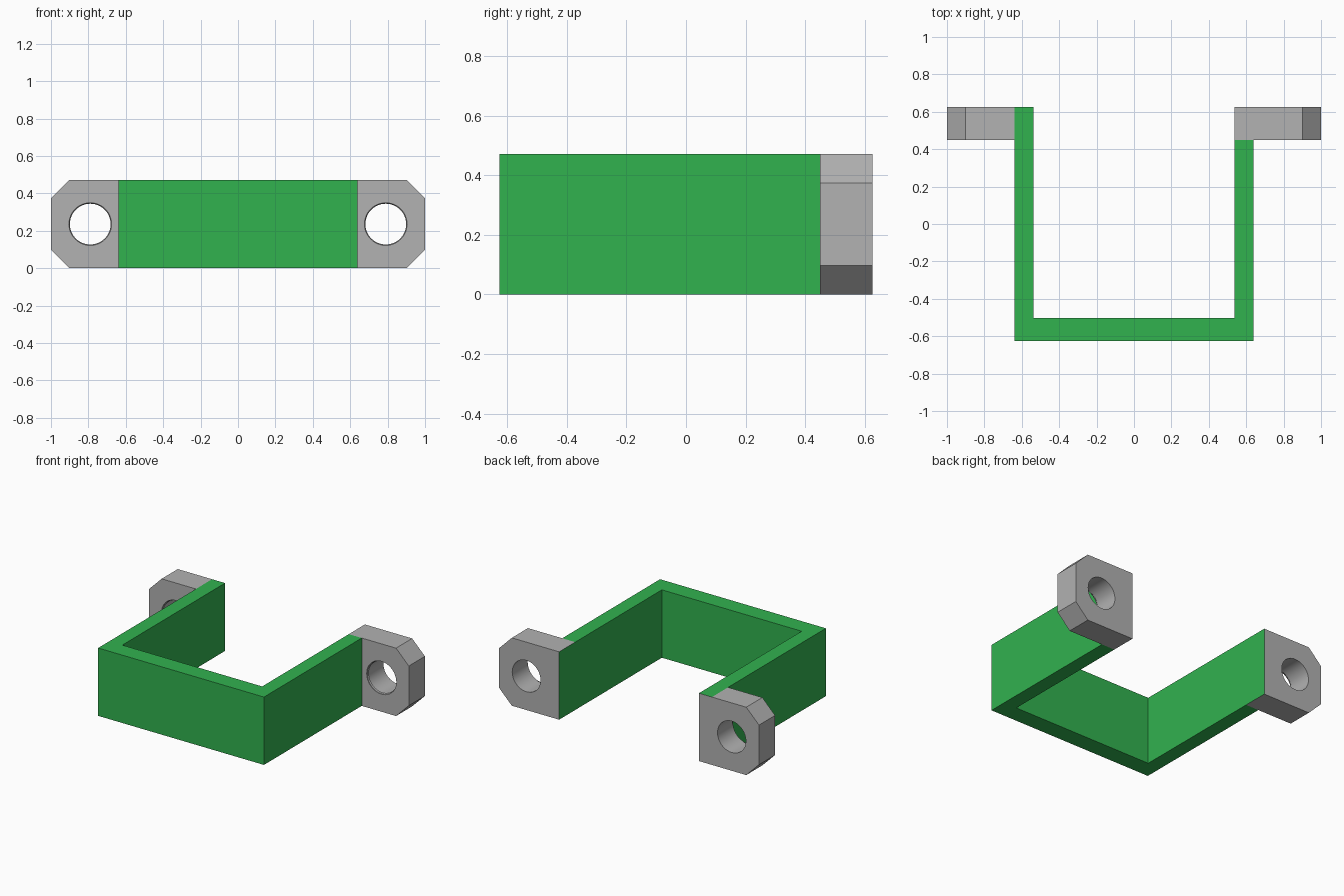
import bpy, bmesh, math

if "Cube" in bpy.data.objects:
    bpy.data.objects.remove(bpy.data.objects["Cube"])


def make_material(name, rgb):
    m = bpy.data.materials.new(name)
    m.diffuse_color = (*rgb, 1)
    m.use_nodes = True
    m.node_tree.nodes["Principled BSDF"].inputs["Base Color"].default_value = m.diffuse_color
    return m


GREEN = make_material("green", (0.031, 0.445, 0.078))
GREY = make_material("grey", (0.445, 0.445, 0.445))

H = 0.472                       # height of the strap
OUT, INN = 0.638, 0.538         # outer and inner half width of the strap
FRONT, WALL = -0.626, -0.503    # front wall, outside and inside
EAR, BACK = 0.449, 0.626        # mounting ears, front and back
CHAMFER = 0.098
HOLE_X, HOLE_R = 0.79, 0.109


def prism(name, pts, offset, mats):
    """Extrude a closed 3D outline along offset."""
    bm = bmesh.new()
    face = bm.faces.new([bm.verts.new(p) for p in pts])
    new = bmesh.ops.extrude_face_region(bm, geom=[face])["geom"]
    verts = [g for g in new if isinstance(g, bmesh.types.BMVert)]
    bmesh.ops.translate(bm, vec=offset, verts=verts)
    bmesh.ops.recalc_face_normals(bm, faces=bm.faces)
    me = bpy.data.meshes.new(name)
    bm.to_mesh(me)
    bm.free()
    for m in mats:
        me.materials.append(m)
    ob = bpy.data.objects.new(name, me)
    bpy.context.collection.objects.link(ob)
    return ob


def drill(ob, x):
    """Cut a round hole along y with a fine countersink at the front."""
    bm = bmesh.new()
    n = 48
    rings = []
    for y, r in ((EAR - 0.05, HOLE_R + 0.005), (EAR + 0.006, HOLE_R + 0.005),
                 (EAR + 0.012, HOLE_R), (BACK + 0.05, HOLE_R)):
        rings.append([bm.verts.new((x + r * math.cos(2 * math.pi * i / n), y,
                                    H / 2 + r * math.sin(2 * math.pi * i / n)))
                      for i in range(n)])
    for a, b in zip(rings, rings[1:]):
        for i in range(n):
            j = (i + 1) % n
            bm.faces.new((a[i], a[j], b[j], b[i]))
    bm.faces.new(rings[0])
    bm.faces.new(rings[-1])
    bmesh.ops.recalc_face_normals(bm, faces=bm.faces)
    me = bpy.data.meshes.new("hole_cutter")
    bm.to_mesh(me)
    bm.free()
    cutter = bpy.data.objects.new("hole_cutter", me)
    bpy.context.collection.objects.link(cutter)
    cutter.hide_render = True
    mod = ob.modifiers.new("hole", 'BOOLEAN')
    mod.operation, mod.solver, mod.object = 'DIFFERENCE', 'EXACT', cutter
    bpy.ops.object.select_all(action='DESELECT')
    bpy.context.view_layer.objects.active = ob
    ob.select_set(True)
    bpy.ops.object.modifier_apply(modifier=mod.name)
    bpy.data.objects.remove(cutter)
    bpy.ops.object.shade_smooth_by_angle(angle=math.radians(25))


# U-shaped strap
half = [(OUT, FRONT), (OUT, EAR), (INN, EAR), (INN, WALL)]
outline = half + [(-x, y) for x, y in reversed(half)]
prism("strap", [(x, y, 0) for x, y in outline], (0, 0, H), [GREEN])

# Mounting ears with chamfered outer corners, wrapping the strap ends
for side, name in ((-1, "left_ear"), (1, "right_ear")):
    c = CHAMFER
    profile = [(INN, 0), (OUT, 0), (1 - c, 0), (1, c),
               (1, H - c), (1 - c, H), (OUT, H), (INN, H)]
    ear = prism(name, [(side * x, EAR, z) for x, z in profile],
                (0, BACK - EAR, 0), [GREY, GREEN])
    for f in ear.data.polygons:
        inner = f.normal.x * side < -0.9
        strap_top = side < 0 and f.normal.z > 0.9 and abs(f.center.x) < OUT
        f.material_index = 1 if inner or strap_top else 0
    drill(ear, side * HOLE_X)
